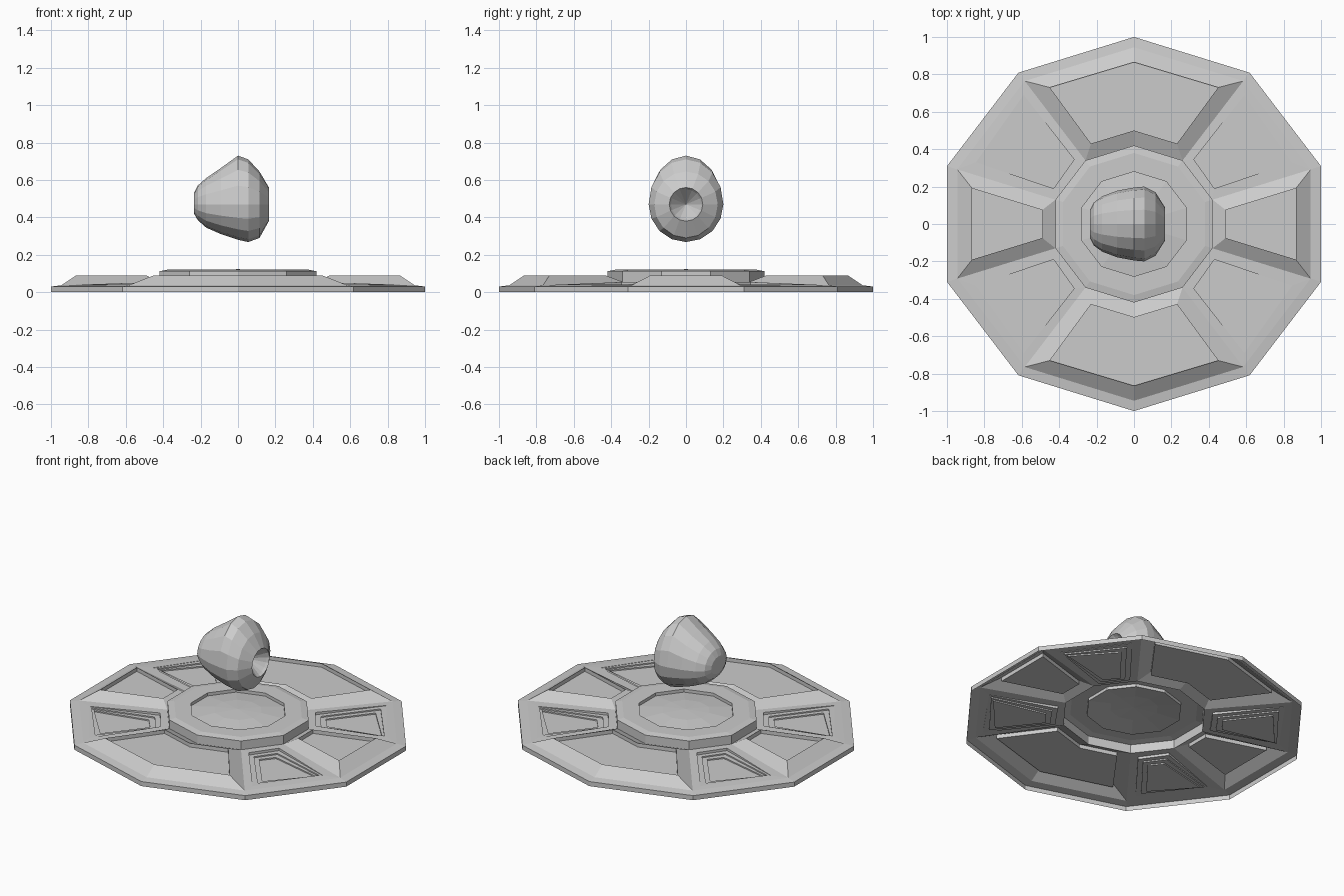
import bpy, bmesh
from math import sin, cos, pi, radians

if "Cube" in bpy.data.objects:
    bpy.data.objects.remove(bpy.data.objects["Cube"])

X_STRETCH = 1 / cos(radians(18))   # makes the decagon as wide as it is deep


def polar(r, deg, z):
    return (r * cos(radians(deg)) * X_STRETCH, r * sin(radians(deg)), z)


def decagon(r, z):
    return [polar(r, 18 + 36 * k, z) for k in range(10)]


def at(points, z):
    return [(x, y, z) for x, y in points]


def loft(bm, rings, cap_start=False, cap_end=False):
    loops = [[bm.verts.new(p) for p in ring] for ring in rings]
    for a, b in zip(loops, loops[1:]):
        n = len(a)
        for i in range(n):
            j = (i + 1) % n
            bm.faces.new((a[i], a[j], b[j], b[i]))
    if cap_start:
        bm.faces.new(loops[0])
    if cap_end:
        bm.faces.new(loops[-1])


def finish(bm, name, sheet=False):
    bmesh.ops.remove_doubles(bm, verts=bm.verts, dist=0.0005)
    bmesh.ops.recalc_face_normals(bm, faces=bm.faces)
    if sheet and sum(f.normal.z * f.calc_area() for f in bm.faces) < 0:
        bmesh.ops.reverse_faces(bm, faces=bm.faces)
    mesh = bpy.data.meshes.new(name)
    bm.to_mesh(mesh)
    bm.free()
    obj = bpy.data.objects.new(name, mesh)
    bpy.context.collection.objects.link(obj)
    return obj


# Base disc: open shell with rim, sloped panels and a raised centre
R_OUT, Z_OUT = 0.945, 0.037
R_IN, Z_IN = 0.42, 0.055


def sector(angles):
    return ([polar(R_OUT, a, Z_OUT) for a in angles]
            + [polar(R_IN, a, Z_IN) for a in reversed(angles)])


def mirrored(rings, sx, sy):
    return [[(x * sx, y * sy, z) for x, y, z in ring] for ring in rings]


bm = bmesh.new()
loft(bm, [decagon(1, 0), decagon(1, 0.03), decagon(R_OUT, Z_OUT)])

# Wide front and back panels
wide = [(0.45, 0.73), (0, 0.865), (-0.45, 0.73),
        (-0.23, 0.43), (0, 0.5), (0.23, 0.43)]
for s in (1, -1):
    loft(bm, mirrored([sector([54, 90, 126]), at(wide, 0.09), at(wide, 0.065)], 1, s),
         cap_end=True)

# Narrow side panels
side = [(0.865, -0.19), (0.865, 0.19), (0.49, 0.075), (0.49, -0.075)]
for s in (1, -1):
    loft(bm, mirrored([sector([-18, 18]), at(side, 0.09), at(side, 0.065)], s, 1),
         cap_end=True)

# Stepped corner panels
steps = [[(0.845, 0.33), (0.59, 0.69), (0.32, 0.345), (0.43, 0.19)],
         [(0.823, 0.337), (0.588, 0.635), (0.358, 0.345), (0.444, 0.227)],
         [(0.80, 0.345), (0.586, 0.585), (0.395, 0.345), (0.46, 0.265)]]
corner = [sector([18, 54]),
          [(x, y, 0.04 if i < 2 else 0.054) for i, (x, y) in enumerate(steps[0])]]
for i, step in enumerate(steps):
    if i:
        corner.append(at(step, 0.046 - 0.008 * i))
    corner.append(at(step, 0.038 - 0.008 * i))
for sx in (1, -1):
    for sy in (1, -1):
        loft(bm, mirrored(corner, sx, sy), cap_end=True)

# Raised centre ring and shallow inner dome
loft(bm, [decagon(R_IN, Z_IN), decagon(R_IN, 0.112), decagon(0.38, 0.12),
          decagon(0.28, 0.12), decagon(0.28, 0.10), decagon(0.14, 0.117),
          decagon(0.0001, 0.123)])
finish(bm, "base_disc", sheet=True)

# Floating pod: faceted body lofted along x with a funnel in its right side
SIDES, MID = 16, 0.47
stations = [(-0.235, 0.53, 0.42, 0.075), (-0.215, 0.57, 0.385, 0.115),
            (-0.17, 0.61, 0.345, 0.148), (-0.09, 0.665, 0.31, 0.178),
            (0.0, 0.73, 0.28, 0.195), (0.055, 0.71, 0.268, 0.2),
            (0.115, 0.645, 0.29, 0.17), (0.165, 0.56, 0.38, 0.09),
            (0.15, 0.55, 0.39, 0.08), (0.06, 0.4701, 0.4699, 0.0001)]
rings = []
for x, top, bottom, half in stations:
    ring = []
    for k in range(SIDES):
        a = 2 * pi * k / SIDES
        h = top - MID if sin(a) > 0 else MID - bottom
        ring.append((x, half * cos(a), MID + h * sin(a)))
    rings.append(ring)
bm = bmesh.new()
loft(bm, rings, cap_start=True)
finish(bm, "floating_pod")
